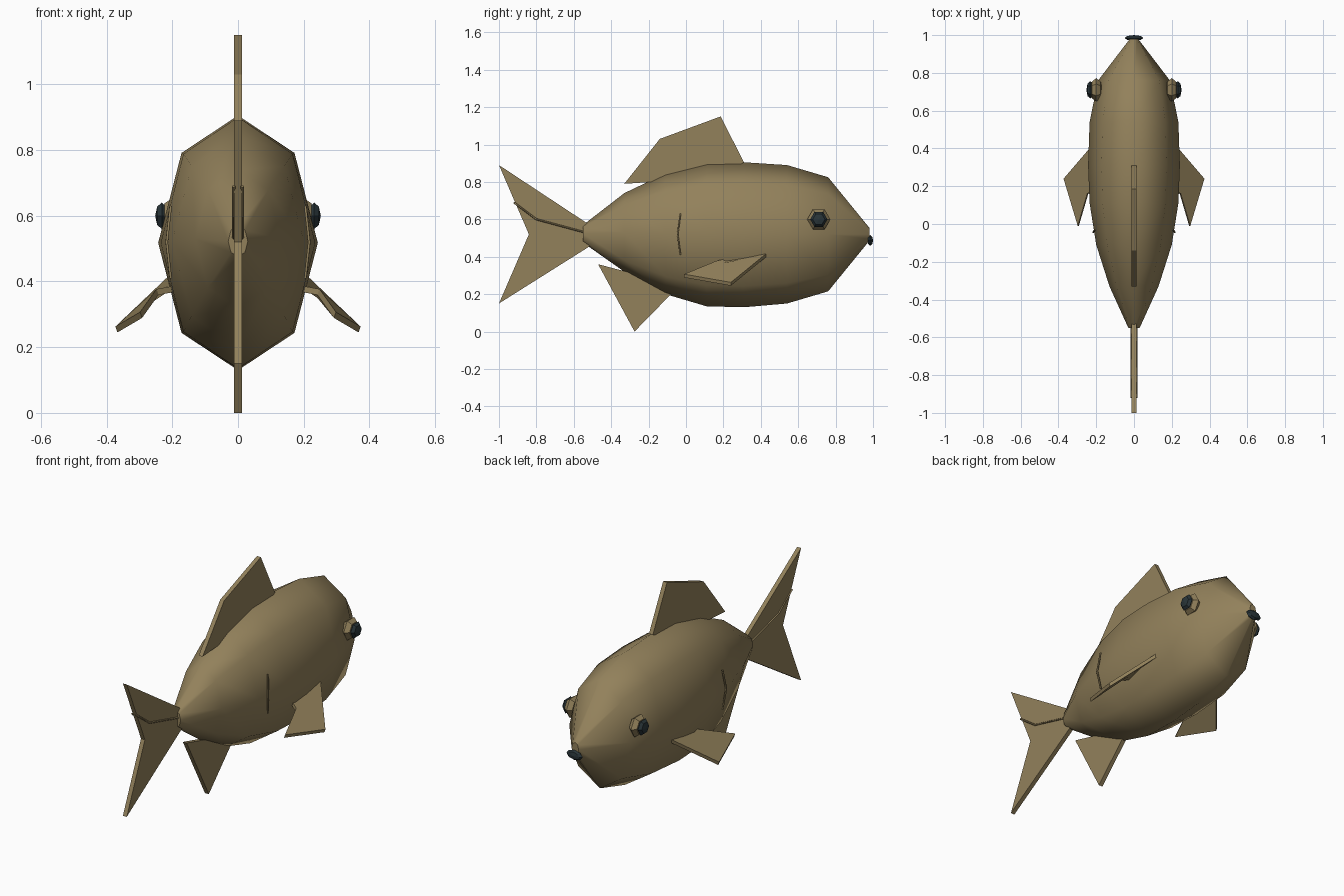
import bpy, bmesh, math
from mathutils import Vector

cube = bpy.data.objects.get("Cube")
if cube:
    bpy.data.objects.remove(cube, do_unlink=True)


def material(name, rgb):
    m = bpy.data.materials.new(name)
    m.use_nodes = True
    m.diffuse_color = (*rgb, 1)
    m.node_tree.nodes["Principled BSDF"].inputs["Base Color"].default_value = (*rgb, 1)
    return m


BROWN = material("olive brown", (0.29, 0.22, 0.105))
DARK = material("blue black", (0.022, 0.035, 0.04))


def finish(bm, name, mat):
    bmesh.ops.recalc_face_normals(bm, faces=bm.faces[:])
    me = bpy.data.meshes.new(name)
    bm.to_mesh(me)
    bm.free()
    me.materials.append(mat)
    ob = bpy.data.objects.new(name, me)
    bpy.context.collection.objects.link(ob)
    return ob


def slab(name, pts, offset):
    """Closed plate: outline pts pushed out by offset on both sides."""
    bm = bmesh.new()
    off = Vector(offset)
    a = [bm.verts.new(Vector(p) + off) for p in pts]
    b = [bm.verts.new(Vector(p) - off) for p in pts]
    bm.faces.new(a)
    bm.faces.new(b[::-1])
    n = len(pts)
    for i in range(n):
        j = (i + 1) % n
        bm.faces.new((a[i], b[i], b[j], a[j]))
    return finish(bm, name, BROWN)


def bead(name, centre, size, mat, segments, axis):
    """Low-poly squashed sphere whose pole points along axis."""
    bm = bmesh.new()
    bmesh.ops.create_uvsphere(bm, u_segments=segments, v_segments=4, radius=1)
    for v in bm.verts:
        x, y, z = v.co
        v.co = (z, x, y) if axis == "x" else (x, z, y)
        if axis == "x":
            v.co = (v.co.x, v.co.z, v.co.y)
        v.co = Vector(c + s * k for c, s, k in zip(centre, size, v.co))
    return finish(bm, name, mat)


def strand(name, pts, radius):
    cu = bpy.data.curves.new(name, "CURVE")
    cu.dimensions = "3D"
    cu.bevel_depth = radius
    cu.bevel_resolution = 0
    cu.use_fill_caps = True
    sp = cu.splines.new("POLY")
    sp.points.add(len(pts) - 1)
    for p, co in zip(sp.points, pts):
        p.co = (*co, 1)
    cu.materials.append(BROWN)
    ob = bpy.data.objects.new(name, cu)
    bpy.context.collection.objects.link(ob)


# Body: eight-sided rings (y, half width, top, bottom)
rings = [(-0.55, 0.03, 0.57, 0.475), (-0.33, 0.13, 0.74, 0.32),
         (-0.11, 0.2, 0.845, 0.2), (0.11, 0.235, 0.9, 0.135),
         (0.31, 0.243, 0.905, 0.13), (0.54, 0.235, 0.89, 0.15),
         (0.76, 0.19, 0.825, 0.215), (0.98, 0.022, 0.555, 0.485)]
bm = bmesh.new()
loops = []
for y, w, top, low in rings:
    loop = []
    for i in range(8):
        t = i * math.pi / 4
        z = (top + low) / 2 + (top - low) / 2 * math.cos(t)
        loop.append(bm.verts.new((w * math.sin(t), y, z)))
    loops.append(loop)
for a, b in zip(loops, loops[1:]):
    for i in range(8):
        j = (i + 1) % 8
        bm.faces.new((a[i], a[j], b[j], b[i])).smooth = True
for end in (loops[0], loops[-1]):
    cap = bm.faces.new(end)
    for e in cap.edges:
        e.smooth = False
finish(bm, "body", BROWN)

# Upright fins as (y, z) outlines
fins = {
    "tail_fin": [(-0.5, 0.56), (-0.53, 0.58), (-1, 0.89), (-0.84, 0.52), (-1, 0.15), (-0.5, 0.465)],
    "dorsal_fin": [(-0.33, 0.79), (-0.14, 1.03), (0.185, 1.15), (0.31, 0.905), (0.2, 0.84), (-0.18, 0.8)],
    "anal_fin": [(-0.47, 0.36), (-0.275, 0), (-0.07, 0.21), (-0.1, 0.28), (-0.3, 0.315)],
}
for name, outline in fins.items():
    slab(name, [(0, y, z) for y, z in outline], (0.012, 0, 0))

# Mouth
bead("mouth", (0, 0.985, 0.487), (0.05, 0.015, 0.028), DARK, 8, "y")

for s, side in ((1, "left"), (-1, "right")):
    # Side fins sweep out, down and back
    slab(side + "_pectoral_fin",
         [(s * 0.19, 0.45, 0.425), (s * 0.37, 0.24, 0.254), (s * 0.295, -0.01, 0.298),
          (s * 0.245, 0.16, 0.368), (s * 0.18, 0.21, 0.38)],
         (s * 0.003, 0, 0.009))
    # Eyes: brown socket with dark pupil
    bead(side + "_eye_socket", (s * 0.2, 0.71, 0.6), (0.033, 0.062, 0.062), BROWN, 6, "x")
    bead(side + "_pupil", (s * 0.232, 0.71, 0.6), (0.02, 0.046, 0.046), DARK, 6, "x")
    # Fine ridges on the flank and tail
    strand(side + "_flank_ridge", [(s * 0.205, -0.03, 0.63), (s * 0.217, -0.045, 0.52),
                                   (s * 0.205, -0.03, 0.41)], 0.005)
    strand(side + "_tail_ridge", [(s * 0.013, -0.54, 0.53), (s * 0.013, -0.8, 0.6),
                                  (s * 0.013, -0.92, 0.69)], 0.005)
